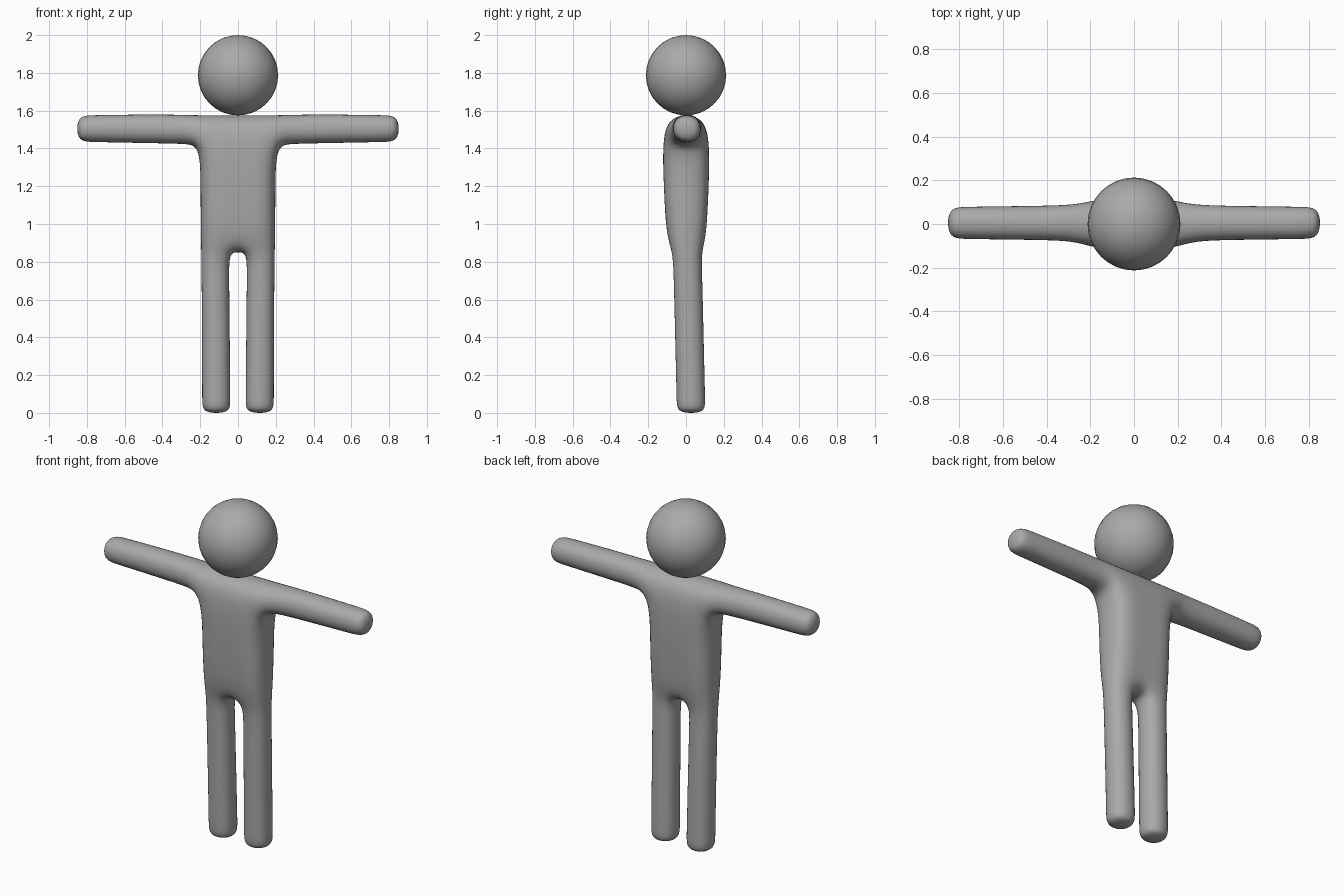
import bpy, bmesh

if "Cube" in bpy.data.objects:
    bpy.data.objects.remove(bpy.data.objects["Cube"])

grey = bpy.data.materials.new("plain grey")
grey.diffuse_color = (0.4, 0.4, 0.4, 1)
grey.use_nodes = True
grey.node_tree.nodes["Principled BSDF"].inputs["Base Color"].default_value = grey.diffuse_color

bm = bmesh.new()


def ring(points):
    return [bm.verts.new(p) for p in points]


def limb(start, rings):
    """Loft a square tube from four existing vertices and cap its end."""
    for points in rings:
        nxt = ring(points)
        for i in range(4):
            j = (i + 1) % 4
            bm.faces.new((start[i], start[j], nxt[j], nxt[i]))
        start = nxt
    bm.faces.new(start)


# Torso half: rings of (height, half width, front y, back y)
GAP = 0.04
torso = []
for z, w, f, b in [(0.845, 0.201, -0.077, 0.088), (0.97, 0.203, -0.107, 0.11),
                   (1.2, 0.205, -0.117, 0.12), (1.41, 0.207, -0.125, 0.126),
                   (1.582, 0.207, -0.1, 0.1)]:
    torso.append(ring([(0, f, z), (GAP, f, z), (w, f, z),
                       (w, b, z), (GAP, b, z), (0, b, z)]))
for k, (lo, hi) in enumerate(zip(torso, torso[1:])):
    for i in range(5):
        if not (k == 3 and i == 2):      # opening for the arm
            bm.faces.new((lo[i], lo[i + 1], hi[i + 1], hi[i]))

# Shoulder top and crotch strip
top, low = torso[-1], torso[0]
bm.faces.new((top[0], top[1], top[4], top[5]))
bm.faces.new((top[1], top[2], top[3], top[4]))
bm.faces.new((low[0], low[1], low[4], low[5]))

# Leg: rings of (height, inner x, outer x, centre y)
limb(low[1:5], [[(a, c - 0.082, z), (b, c - 0.082, z), (b, c + 0.082, z), (a, c + 0.082, z)]
                for z, a, b, c in [(0.74, 0.041, 0.199, 0.01), (0.4, 0.037, 0.197, 0.018),
                                   (0.06, 0.034, 0.196, 0.026), (-0.005, 0.034, 0.196, 0.027)]])

# Arm: rings of (x, half depth, bottom z, top z)
shoulder = [torso[3][2], torso[3][3], torso[4][3], torso[4][2]]
limb(shoulder, [[(x, 0.005 - d, lo), (x, 0.005 + d, lo), (x, 0.005 + d, hi), (x, 0.005 - d, hi)]
                for x, d, lo, hi in [(0.28, 0.088, 1.418, 1.585), (0.5, 0.084, 1.422, 1.587),
                                     (0.77, 0.08, 1.428, 1.582), (0.858, 0.078, 1.43, 1.58)]])

bmesh.ops.recalc_face_normals(bm, faces=bm.faces)
for face in bm.faces:
    face.smooth = True
mesh = bpy.data.meshes.new("body")
bm.to_mesh(mesh)
bm.free()
body = bpy.data.objects.new("body", mesh)
bpy.context.collection.objects.link(body)
mesh.materials.append(grey)
body.modifiers.new("mirror", 'MIRROR').use_clip = True
subdivision = body.modifiers.new("smooth", 'SUBSURF')
subdivision.levels = subdivision.render_levels = 3

# Head
bpy.ops.mesh.primitive_uv_sphere_add(segments=32, ring_count=16, radius=0.2125,
                                     location=(0, 0, 1.7875))
head = bpy.context.object
head.name = "head"
head.data.materials.append(grey)
bpy.ops.object.shade_smooth()
